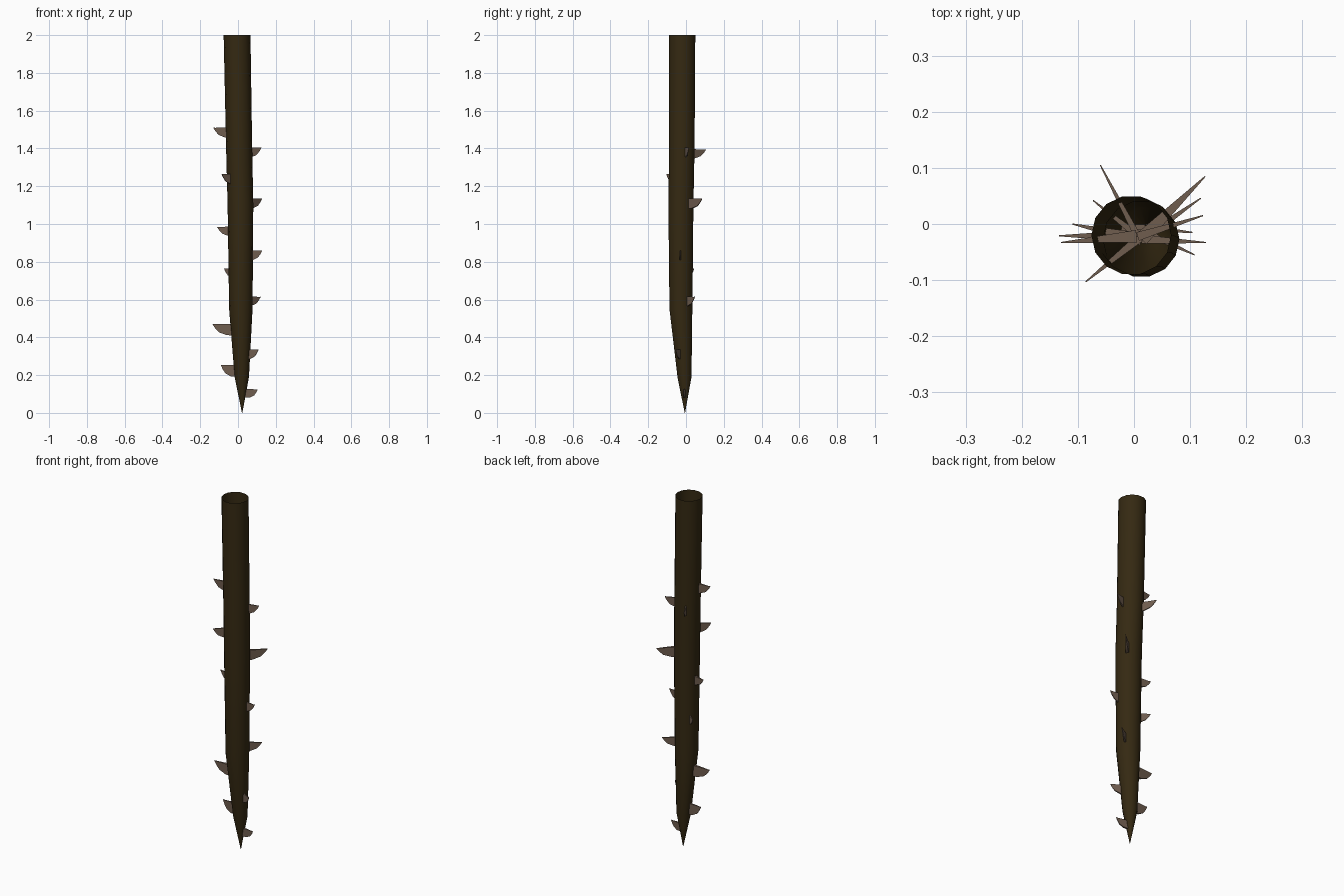
import bpy, math
from mathutils import Vector

cube = bpy.data.objects.get("Cube")
if cube:
    bpy.data.objects.remove(cube, do_unlink=True)


def material(name, color):
    mat = bpy.data.materials.new(name)
    mat.use_nodes = True
    mat.diffuse_color = (*color, 1)
    mat.node_tree.nodes["Principled BSDF"].inputs["Base Color"].default_value = (*color, 1)
    return mat


def add_object(name, verts, faces, mat, angle):
    mesh = bpy.data.meshes.new(name)
    mesh.from_pydata(verts, [], faces)
    mesh.materials.append(mat)
    obj = bpy.data.objects.new(name, mesh)
    bpy.context.collection.objects.link(obj)
    bpy.ops.object.select_all(action="DESELECT")
    obj.select_set(True)
    bpy.context.view_layer.objects.active = obj
    bpy.ops.object.shade_smooth_by_angle(angle=math.radians(angle))
    return obj


bark = material("dark bark", (0.035, 0.022, 0.006))
horn = material("pale thorn", (0.16, 0.11, 0.078))

# Stem: open-topped tube that bends slightly and ends in a point
SIDES = 14
rings = [  # x, y, z, radius
    (0.022, -0.006, 0.0, 0.001),
    (0.02, -0.008, 0.19, 0.038),
    (0.015, -0.027, 0.55, 0.062),
    (0.013, -0.027, 1.1, 0.068),
    (0.006, -0.022, 1.4, 0.069),
    (-0.005, -0.02, 2.0, 0.071),
]
verts = [(x + r * math.cos(math.tau * i / SIDES), y + r * math.sin(math.tau * i / SIDES), z)
         for x, y, z, r in rings for i in range(SIDES)]
faces = [tuple(range(SIDES - 1, -1, -1))]
for k in range(len(rings) - 1):
    for i in range(SIDES):
        a, b = k * SIDES + i, k * SIDES + (i + 1) % SIDES
        faces.append((a, b, b + SIDES, a + SIDES))
add_object("stem", verts, faces, bark, 50)


def stem_center(z):
    for a, b in zip(rings, rings[1:]):
        if z <= b[2]:
            t = (z - a[2]) / (b[2] - a[2])
            return Vector(a[:2]).lerp(Vector(b[:2]), t)


# Thorns: wedge-shaped hooks with a flat top and curved belly
def thorn(name, x, y, z, height, width):
    root, tip = stem_center(z - height / 2), Vector((x, y))
    along = tip - root
    side = Vector((-along.y, along.x)).normalized()
    profile = [(0.0, 0.0, -1.0), (0.5, 0.02, -0.98), (0.78, 0.0, -0.72),
               (0.92, -0.01, -0.35), (1.0, 0.0, -0.04)]
    verts = []
    for t, top, bottom in profile:
        half = width * (1 - t) / 2 + 0.001
        for s, h in ((-half, bottom), (half, bottom), (half, top), (-half, top)):
            p = root + along * t + side * s
            verts.append((p.x, p.y, z + h * height))
    faces = [(3, 2, 1, 0)]
    for k in range(len(profile) - 1):
        for i in range(4):
            a, b = 4 * k + i, 4 * k + (i + 1) % 4
            faces.append((a, b, b + 4, a + 4))
    n = len(verts)
    faces.append((n - 4, n - 3, n - 2, n - 1))
    add_object(name, verts, faces, horn, 25)


thorns = [  # tip x, tip y, top z, height, root width
    (-0.13, -0.033, 1.51, 0.055, 0.02),
    (0.123, 0.015, 1.405, 0.055, 0.014),
    (-0.06, 0.105, 1.395, 0.05, 0.01),
    (-0.086, -0.103, 1.265, 0.055, 0.014),
    (0.127, 0.085, 1.135, 0.055, 0.024),
    (-0.11, 0.0, 0.985, 0.05, 0.02),
    (0.128, -0.033, 0.86, 0.055, 0.014),
    (-0.073, 0.042, 0.765, 0.05, 0.012),
    (0.119, 0.046, 0.615, 0.05, 0.014),
    (-0.134, -0.021, 0.47, 0.06, 0.022),
    (0.108, -0.055, 0.335, 0.05, 0.012),
    (-0.09, -0.006, 0.253, 0.062, 0.016),
    (0.104, -0.015, 0.125, 0.045, 0.012),
]
for i, spec in enumerate(thorns, 1):
    thorn(f"thorn_{i}", *spec)
